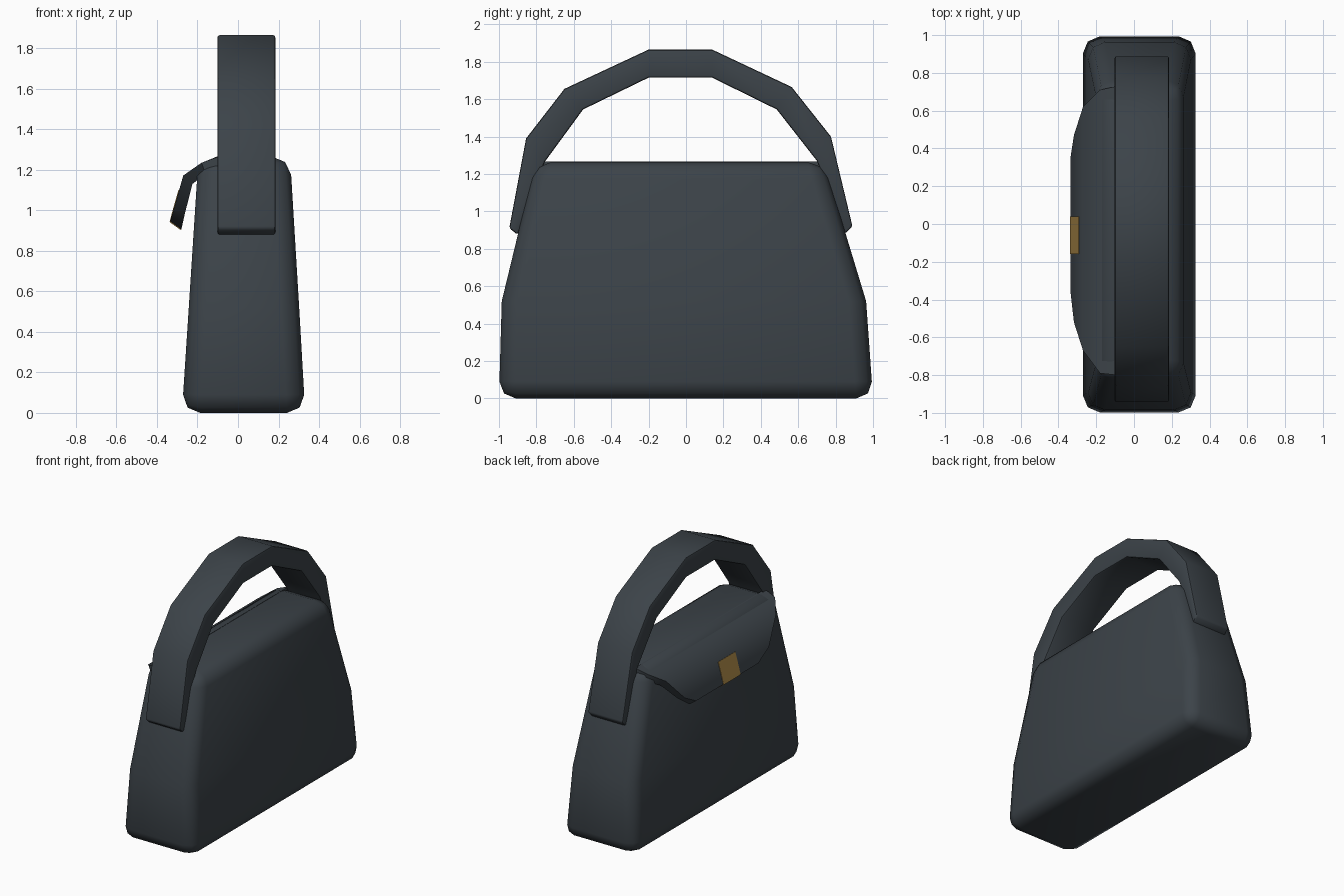
import bpy, bmesh, math

if "Cube" in bpy.data.objects:
    bpy.data.objects.remove(bpy.data.objects["Cube"])


def material(name, rgb):
    m = bpy.data.materials.new(name)
    m.diffuse_color = (*rgb, 1)
    m.use_nodes = True
    m.node_tree.nodes["Principled BSDF"].inputs["Base Color"].default_value = m.diffuse_color
    return m


leather = material("charcoal leather", (0.045, 0.056, 0.066))
gold = material("antique gold", (0.38, 0.23, 0.06))


def loft(name, rings, mat, cyclic=False, bevel=0, segs=2, smooth=40):
    """Join equal-length rings of points into a closed solid."""
    bm = bmesh.new()
    vs = [[bm.verts.new(p) for p in r] for r in rings]
    n = len(rings[0])
    pairs = list(zip(vs, vs[1:])) + ([(vs[-1], vs[0])] if cyclic else [])
    for a, b in pairs:
        for i in range(n):
            j = (i + 1) % n
            bm.faces.new((a[i], a[j], b[j], b[i]))
    if not cyclic:
        bm.faces.new(vs[0])
        bm.faces.new(vs[-1])
    bmesh.ops.recalc_face_normals(bm, faces=bm.faces)
    me = bpy.data.meshes.new(name)
    bm.to_mesh(me)
    bm.free()
    me.materials.append(mat)
    ob = bpy.data.objects.new(name, me)
    bpy.context.collection.objects.link(ob)
    if bevel:
        b = ob.modifiers.new("rounded edges", 'BEVEL')
        b.width, b.segments = bevel, segs
        b.limit_method, b.angle_limit = 'ANGLE', math.radians(40)
    bpy.ops.object.select_all(action='DESELECT')
    ob.select_set(True)
    bpy.context.view_layer.objects.active = ob
    if bevel:
        bpy.ops.object.modifier_apply(modifier="rounded edges")
    bpy.ops.object.shade_smooth_by_angle(angle=math.radians(smooth))
    return ob


def rect(x0, x1, y0, y1, z):
    return [(x0, y0, z), (x1, y0, z), (x1, y1, z), (x0, y1, z)]


# Tapered bag body
loft("bag_body", [
    rect(-0.277, 0.332, -1.0, 1.0, 0),
    rect(-0.243, 0.302, -0.985, 0.963, 0.52),
    rect(-0.195, 0.257, -0.805, 0.737, 1.265)], leather, bevel=0.09, smooth=60)

# Arched handle: outer and inner (y, z) outline
outer = [(-0.945, 0.91), (-0.855, 1.39), (-0.65, 1.655), (-0.2, 1.865),
         (0.14, 1.865), (0.565, 1.665), (0.775, 1.40), (0.89, 0.92)]
inner = [(-0.90, 0.875), (-0.755, 1.265), (-0.55, 1.545), (-0.2, 1.715),
         (0.14, 1.715), (0.485, 1.545), (0.70, 1.27), (0.85, 0.88)]
loft("handle", [[(-0.102, *o), (0.185, *o), (0.185, *i), (-0.102, *i)]
                for o, i in zip(outer, inner)], leather, bevel=0.012, segs=2)

# Front flap: outer (x, z), inner (x, z), y range, from the crest to the lip
flap = [(-0.09, 1.267, -0.09, 1.20, -0.80, 0.73),
        (-0.18, 1.235, -0.16, 1.18, -0.79, 0.71),
        (-0.27, 1.172, -0.225, 1.13, -0.67, 0.62),
        (-0.318, 1.005, -0.262, 0.985, -0.52, 0.47),
        (-0.335, 0.945, -0.28, 0.905, -0.37, 0.36)]
loft("flap", [[(ox, y0, oz), (ox, y1, oz), (ix, y1, iz), (ix, y0, iz)]
              for ox, oz, ix, iz, y0, y1 in flap], leather)

# Thin gold clasp plate wrapping the flap lip
plate = [(-0.291, 1.10), (-0.318, 1.005), (-0.335, 0.944), (-0.281, 0.905)]
offs = [(-0.003, 0.001), (-0.003, 0.001), (-0.003, -0.002), (-0.001, -0.003)]
loft("clasp", [[(x + dx, -0.16, z + dz), (x + dx, 0.04, z + dz),
                (x - dx * 2, 0.04, z - dz * 2), (x - dx * 2, -0.16, z - dz * 2)]
               for (x, z), (dx, dz) in zip(plate, offs)], gold)
